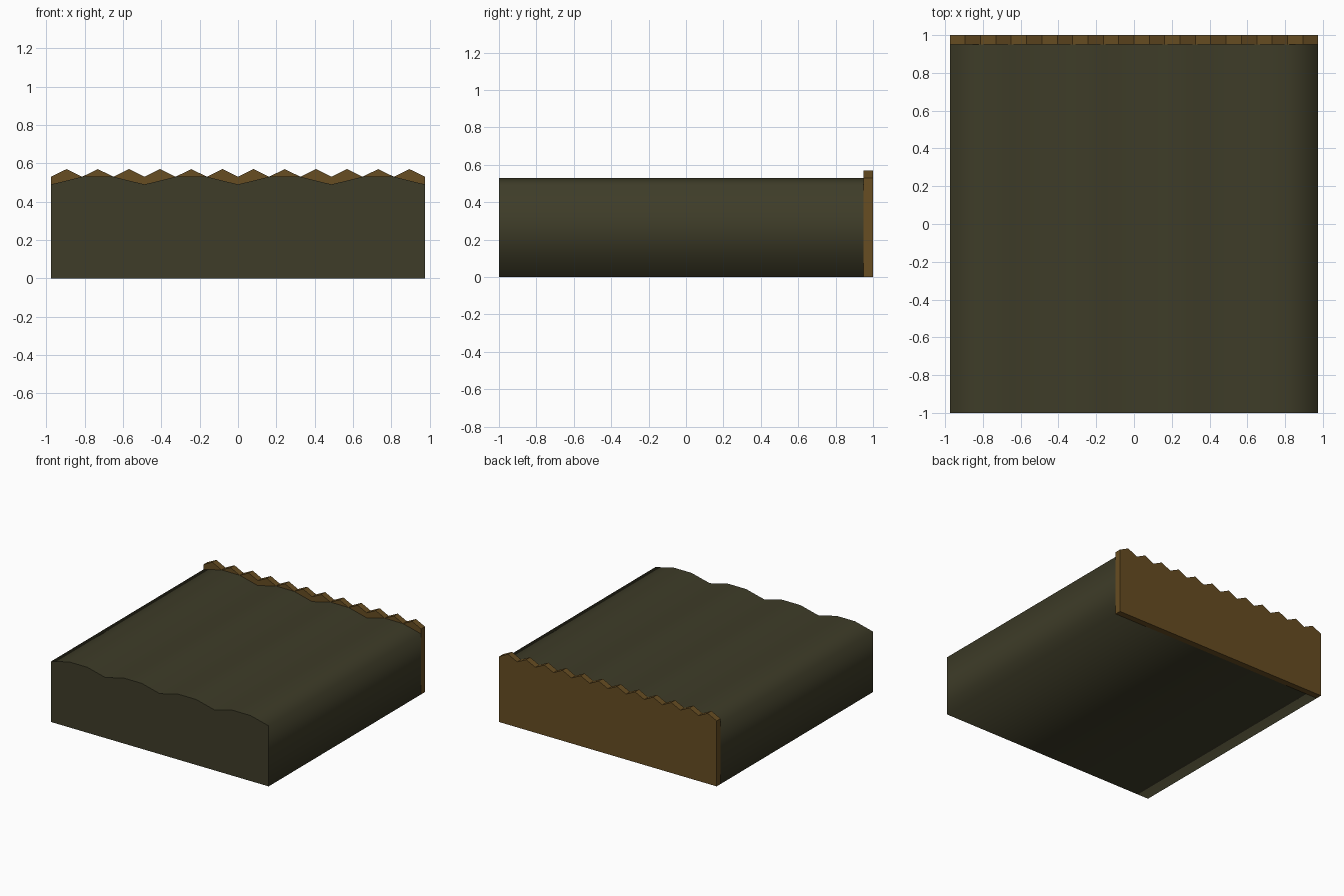
import bpy, bmesh

if "Cube" in bpy.data.objects:
    bpy.data.objects.remove(bpy.data.objects["Cube"])

HALF = 0.975


def material(name, srgb):
    m = bpy.data.materials.new(name)
    lin = [((c / 255 + 0.055) / 1.055) ** 2.4 for c in srgb]
    m.diffuse_color = (*lin, 1)
    m.use_nodes = True
    m.node_tree.nodes["Principled BSDF"].inputs["Base Color"].default_value = m.diffuse_color
    return m


def extrude_profile(name, top, y0, y1, mat, smooth):
    """Close a left-to-right top line down to the ground and extrude it along y."""
    outline = [(-HALF, 0)] + top + [(HALF, 0)]
    bm = bmesh.new()
    front = [bm.verts.new((x, y0, z)) for x, z in outline]
    back = [bm.verts.new((x, y1, z)) for x, z in outline]
    n = len(outline)
    for i in range(n):
        j = (i + 1) % n
        bm.faces.new((front[i], front[j], back[j], back[i])).smooth = smooth
    for ring in (front, back):
        cap = bm.faces.new(ring)
        for e in cap.edges:
            e.smooth = False  # crisp rim around both ends
    bmesh.ops.recalc_face_normals(bm, faces=bm.faces)
    mesh = bpy.data.meshes.new(name)
    bm.to_mesh(mesh)
    bm.free()
    mesh.materials.append(mat)
    obj = bpy.data.objects.new(name, mesh)
    bpy.context.collection.objects.link(obj)
    return obj


olive = material("dark olive", (62, 60, 40))
brown = material("brown", (103, 77, 34))

# Main block: four flat-topped waves, each three steps wide
step = 2 * HALF / 12
waves = [(-HALF + i * step, 0.49 if i % 3 == 0 else 0.53) for i in range(13)]
extrude_profile("wavy_block", waves, -1, 0.95, olive, True)

# Back board: twelve pointed teeth
teeth = [(-HALF + i * step / 2, 0.57 if i % 2 else 0.53) for i in range(25)]
extrude_profile("toothed_back_board", teeth, 0.95, 1, brown, False)
